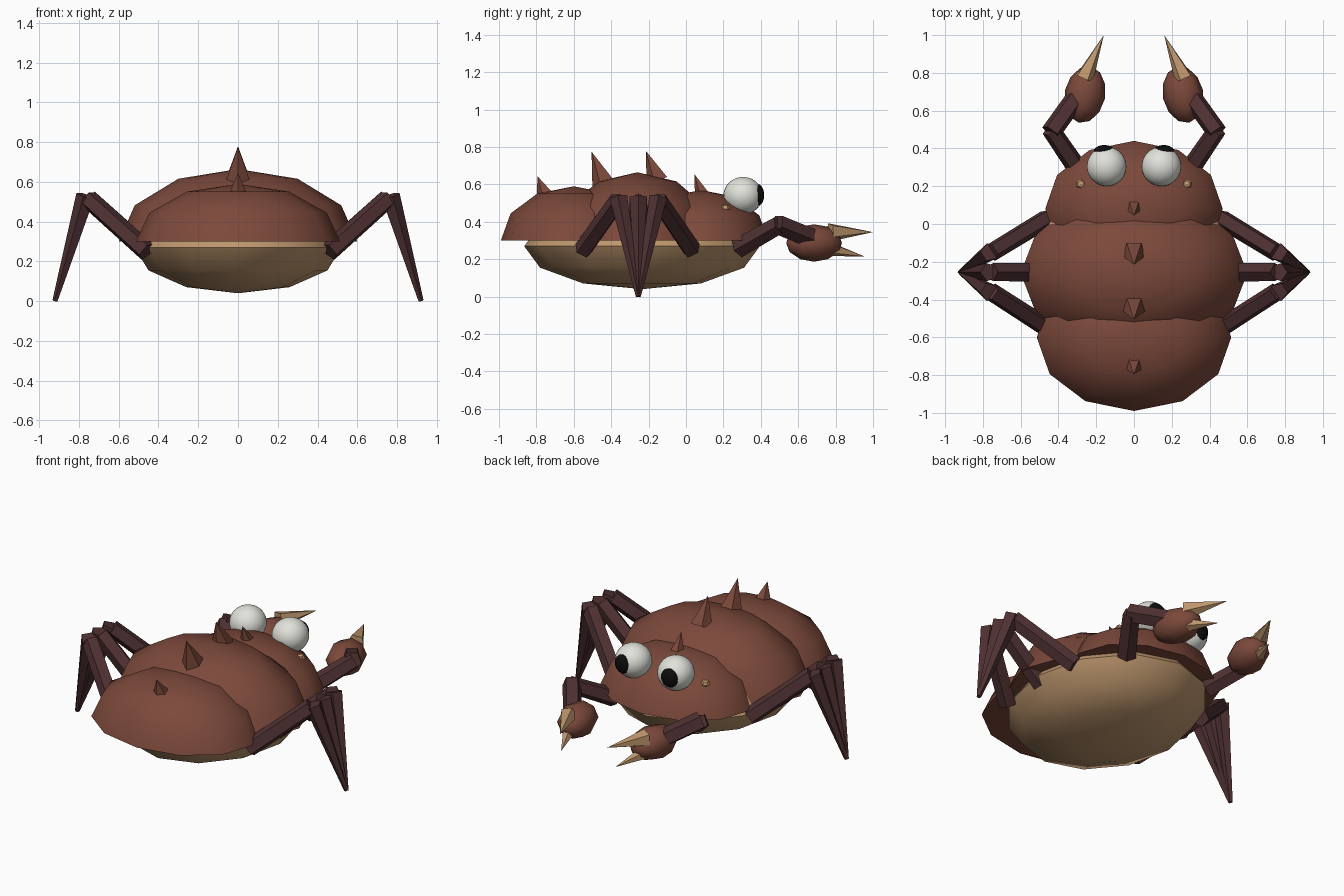
import bpy, bmesh, math
from mathutils import Vector, Matrix

if "Cube" in bpy.data.objects:
    bpy.data.objects.remove(bpy.data.objects["Cube"])


def material(name, rgb):
    m = bpy.data.materials.new(name)
    m.use_nodes = True
    m.diffuse_color = (*rgb, 1)
    m.node_tree.nodes["Principled BSDF"].inputs["Base Color"].default_value = (*rgb, 1)
    return m


SHELL = material("red brown shell", (0.20, 0.066, 0.043))
LEG = material("dark maroon", (0.078, 0.03, 0.032))
TAN = material("tan", (0.52, 0.31, 0.155))
WHITE = material("eye white", (0.76, 0.76, 0.71))
BLACK = material("pupil black", (0.004, 0.004, 0.004))


def finish(bm, name, mat, smooth=None):
    mesh = bpy.data.meshes.new(name)
    bm.to_mesh(mesh)
    bm.free()
    mesh.materials.append(mat)
    obj = bpy.data.objects.new(name, mesh)
    bpy.context.collection.objects.link(obj)
    if smooth:
        bpy.ops.object.select_all(action='DESELECT')
        obj.select_set(True)
        bpy.context.view_layer.objects.active = obj
        bpy.ops.object.shade_smooth_by_angle(angle=math.radians(smooth))
    return obj


def ball(name, centre, radii, mat, u=12, v=6, turn=None, dome=False, smooth=50):
    """Ellipsoid, optionally cut to a closed upper half."""
    bm = bmesh.new()
    bmesh.ops.create_uvsphere(bm, u_segments=u, v_segments=v, radius=1)
    if dome:
        bmesh.ops.delete(bm, geom=[w for w in bm.verts if w.co.z < -0.01], context='VERTS')
        bmesh.ops.holes_fill(bm, edges=[e for e in bm.edges if e.is_boundary], sides=0)
        bmesh.ops.recalc_face_normals(bm, faces=bm.faces)
    m = Matrix.Translation(centre) @ (turn or Matrix()) @ Matrix.Diagonal((*radii, 1))
    bm.transform(m)
    return finish(bm, name, mat, smooth)


def rod(name, start, end, r1, r2, mat, sides=5, spin=180):
    """Tapered prism or spike between two points."""
    a, b = Vector(start), Vector(end)
    d = b - a
    bm = bmesh.new()
    bmesh.ops.create_cone(bm, cap_ends=True, segments=sides, radius1=r1, radius2=r2, depth=d.length)
    bmesh.ops.remove_doubles(bm, verts=bm.verts, dist=0.0001)
    turn = Vector((0, 0, 1)).rotation_difference(d).to_matrix().to_4x4()
    bm.transform(Matrix.Translation((a + b) / 2) @ turn @ Matrix.Rotation(math.radians(spin), 4, 'Z'))
    return finish(bm, name, mat)


# Body: three overlapping shell domes over a rounded belly
ball("head_shell", (0, 0.08, 0.3), (0.47, 0.36, 0.27), SHELL, dome=True)
ball("middle_shell", (0, -0.26, 0.3), (0.6, 0.42, 0.365), SHELL, dome=True)
ball("rear_shell", (0, -0.6, 0.3), (0.515, 0.39, 0.29), SHELL, dome=True)
ball("belly", (0, -0.235, 0.27), (0.52, 0.63, 0.23), TAN)

# Row of backward-leaning spikes: base y, base z, tip y, tip z, radius
for i, (y, z, ty, tz, r) in enumerate([
        (0.09, 0.54, 0.045, 0.655, 0.045), (-0.15, 0.62, -0.215, 0.78, 0.065),
        (-0.44, 0.61, -0.505, 0.775, 0.065), (-0.75, 0.54, -0.795, 0.645, 0.05)]):
    rod(f"back_spike_{i + 1}", (0, y, z), (0, ty, tz), r, 0, SHELL)

for side, s in (("left", 1), ("right", -1)):
    # Eyes and wart
    ball(f"{side}_eye", (s * 0.145, 0.305, 0.54), (0.105, 0.105, 0.1), WHITE, 24, 16)
    ball(f"{side}_pupil", (s * 0.157, 0.385, 0.543), (0.056, 0.033, 0.058), BLACK, 20, 10)
    ball(f"{side}_wart", (s * 0.28, 0.21, 0.47), (0.027, 0.027, 0.025), TAN, 6, 4, smooth=None)

    # Three walking legs whose tips meet at one point
    for part, y, knee_y in (("front", 0.03, -0.15), ("middle", -0.255, -0.255), ("rear", -0.55, -0.36)):
        rod(f"{side}_{part}_thigh", (s * 0.46, y, 0.25), (s * 0.755, knee_y, 0.515),
            0.052, 0.05, LEG, spin=s * 90)
        rod(f"{side}_{part}_shin", (s * 0.765, knee_y, 0.53), (s * 0.92, -0.255, 0.002),
            0.05, 0.014, LEG, spin=s * 90)

    # Claw arm in two segments
    rod(f"{side}_upper_arm", (s * 0.29, 0.28, 0.26), (s * 0.44, 0.5, 0.385), 0.055, 0.05, LEG)
    rod(f"{side}_forearm", (s * 0.44, 0.485, 0.39), (s * 0.30, 0.68, 0.31), 0.055, 0.055, LEG)

    # Claw hand with two pointed fingers
    turn = Matrix.Rotation(math.radians(s * 12), 4, 'Z') @ Matrix.Rotation(math.radians(90), 4, 'X')
    ball(f"{side}_claw_hand", (s * 0.26, 0.685, 0.287), (0.108, 0.1, 0.152), SHELL, 8, 6, turn)
    rod(f"{side}_upper_finger", (s * 0.265, 0.77, 0.345), (s * 0.16, 1.0, 0.345), 0.052, 0, TAN)
    rod(f"{side}_lower_finger", (s * 0.26, 0.77, 0.255), (s * 0.185, 0.955, 0.215), 0.04, 0, TAN)
